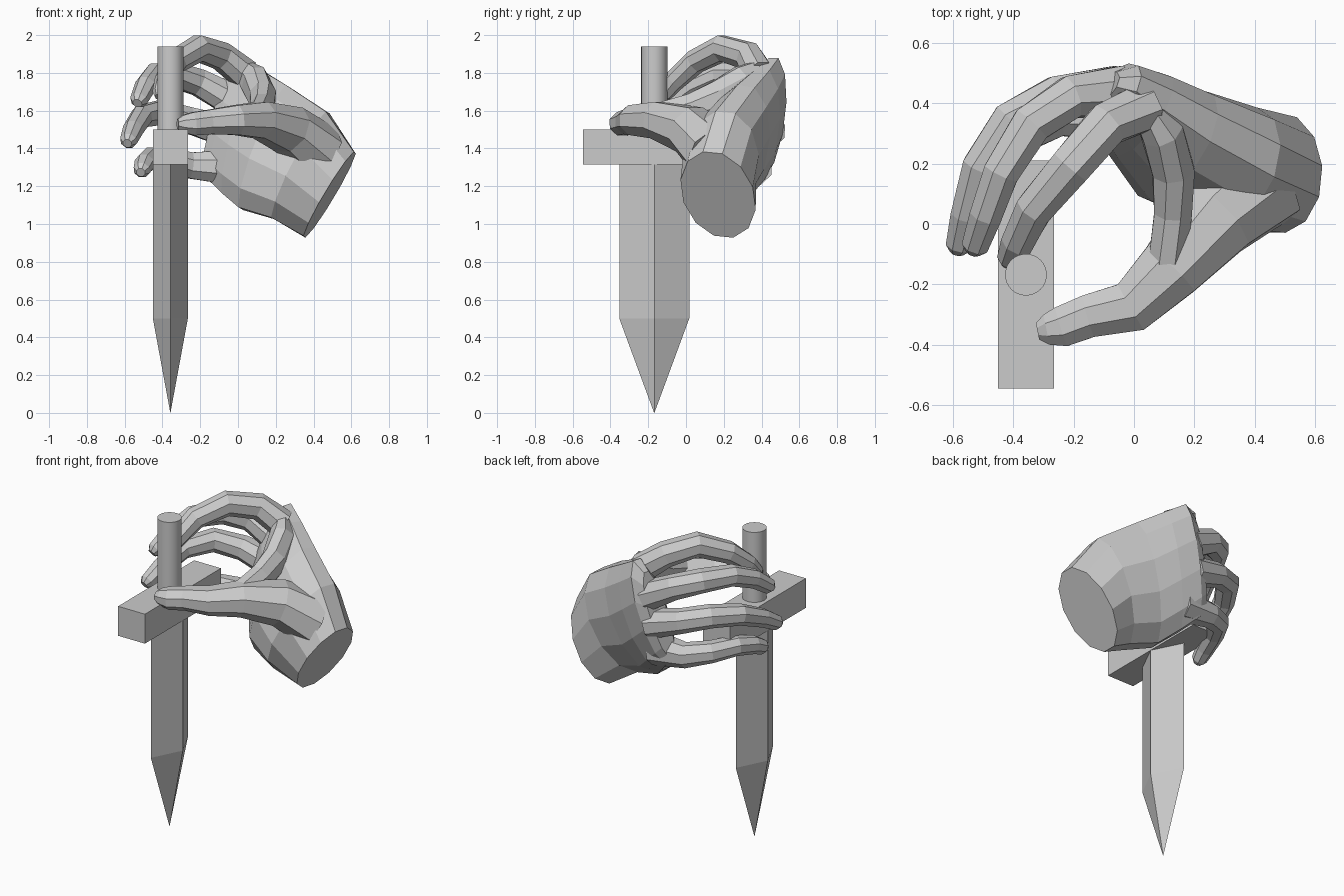
import bpy, bmesh, math
from mathutils import Vector

if "Cube" in bpy.data.objects:
    bpy.data.objects.remove(bpy.data.objects["Cube"])


def loft(name, sections, sides):
    """Skin elliptical rings given as (centre, half-axis u, half-axis v)."""
    bm = bmesh.new()
    rings = []
    for c, u, v in sections:
        c, u, v = Vector(c), Vector(u), Vector(v)
        rings.append([bm.verts.new(c + u * math.cos(a) + v * math.sin(a))
                      for a in (2 * math.pi * (i + 0.5) / sides for i in range(sides))])
    for a, b in zip(rings, rings[1:]):
        for i in range(sides):
            j = (i + 1) % sides
            bm.faces.new((a[i], a[j], b[j], b[i]))
    bm.faces.new(rings[0])
    bm.faces.new(rings[-1])
    bmesh.ops.recalc_face_normals(bm, faces=bm.faces)
    me = bpy.data.meshes.new(name)
    bm.to_mesh(me)
    bm.free()
    ob = bpy.data.objects.new(name, me)
    bpy.context.collection.objects.link(ob)
    return ob


def tube(name, path, radii, sides=8, flat=1.0):
    """Tapered tube along a path, with rounded tip; flat scales its sideways width."""
    pts = [Vector(p) for p in path]
    tip = (pts[-1] - pts[-2]).normalized()
    pts.append(pts[-1] + tip * radii[-1] * 0.6)
    radii = list(radii) + [radii[-1] * 0.55]
    secs = []
    for i, (p, r) in enumerate(zip(pts, radii)):
        t = (pts[min(i + 1, len(pts) - 1)] - pts[max(i - 1, 0)]).normalized()
        side = t.cross(Vector((0, 0, 1))).normalized()
        secs.append((p, side * r * flat, side.cross(t) * r))
    return loft(name, secs, sides)


# Sword: diamond blade, crossguard, round grip
SX, SY = -0.358, -0.168
loft("blade", [((SX, SY, z), (k * .131, 0, 0), (0, k * .262, 0))
               for z, k in ((0, .004), (.5, 1), (1.35, 1))], 4)
blade = bpy.data.objects["blade"]
for v in blade.data.vertices:          # turn the square section into a diamond
    dx, dy = (v.co.x - SX) / .131, (v.co.y - SY) / .262
    v.co.x = SX + (dx + dy) / 2 * .131
    v.co.y = SY + (dy - dx) / 2 * .262
bpy.ops.mesh.primitive_cube_add(size=1, location=(SX, SY, 1.408))
guard = bpy.context.object
guard.name = "crossguard"
guard.scale = (.186, .755, .185)
bpy.ops.mesh.primitive_cylinder_add(vertices=32, radius=.069, depth=.46,
                                    location=(SX, SY, 1.71))
grip = bpy.context.object
grip.name = "grip"
bpy.ops.object.shade_smooth_by_angle()

# Palm, from cut wrist to knuckles
palm = loft("hand", [
    ((.485, .17, 1.155), (.138, -.03, .23), (.02, .198, -.02)),
    ((.33, .18, 1.31), (.15, .03, .29), (.04, .205, -.02)),
    ((.14, .26, 1.405), (.13, .06, .335), (.05, .175, -.03)),
    ((.02, .36, 1.49), (.10, .05, .34), (.05, .13, -.02)),
    ((-.07, .425, 1.56), (.09, .04, .33), (.03, .10, 0)),
    ((-.12, .44, 1.56), (.07, .03, .27), (.02, .06, 0)),
], 12)

# Fingers, thumb and the web between thumb and index
digits = [
    tube("index_finger", [(.04, .39, 1.79), (-.09, .33, 1.89), (-.21, .19, 1.93),
                          (-.33, .05, 1.86), (-.385, -.06, 1.76), (-.41, -.115, 1.69)],
         (.085, .078, .074, .066, .058, .045)),
    tube("middle_finger", [(-.04, .44, 1.66), (-.21, .42, 1.75), (-.34, .33, 1.79),
                           (-.44, .17, 1.79), (-.49, .03, 1.73), (-.525, -.07, 1.655)],
         (.09, .076, .072, .064, .058, .048)),
    tube("ring_finger", [(-.06, .44, 1.49), (-.26, .42, 1.55), (-.41, .34, 1.59),
                         (-.51, .19, 1.57), (-.555, .03, 1.50), (-.58, -.07, 1.44)],
         (.09, .074, .07, .063, .056, .046)),
    tube("little_finger", [(-.04, .36, 1.30), (-.25, .36, 1.31), (-.38, .29, 1.34),
                           (-.46, .16, 1.35), (-.495, .04, 1.32), (-.51, -.03, 1.285)],
         (.10, .075, .066, .06, .055, .045)),
    tube("thumb", [(.42, .15, 1.38), (.27, .02, 1.50), (.12, -.15, 1.55), (-.01, -.275, 1.55),
                   (-.15, -.305, 1.54), (-.24, -.34, 1.53), (-.29, -.35, 1.53)],
         (.16, .135, .105, .085, .07, .066, .05), flat=1.1),
    tube("thumb_web", [(.11, -.13, 1.56), (.13, .04, 1.61), (.13, .18, 1.67),
                       (.09, .31, 1.75), (.04, .38, 1.80)],
         (.09, .09, .10, .10, .07), flat=.75),
]

# Merge the digits into one hand surface
for d in digits:
    m = palm.modifiers.new(d.name, 'BOOLEAN')
    m.operation = 'UNION'
    m.solver = 'EXACT'
    m.object = d
bpy.ops.object.select_all(action='DESELECT')
bpy.context.view_layer.objects.active = palm
palm.select_set(True)
bpy.context.view_layer.update()
bpy.ops.object.convert(target='MESH')
for d in digits:
    bpy.data.objects.remove(d)
